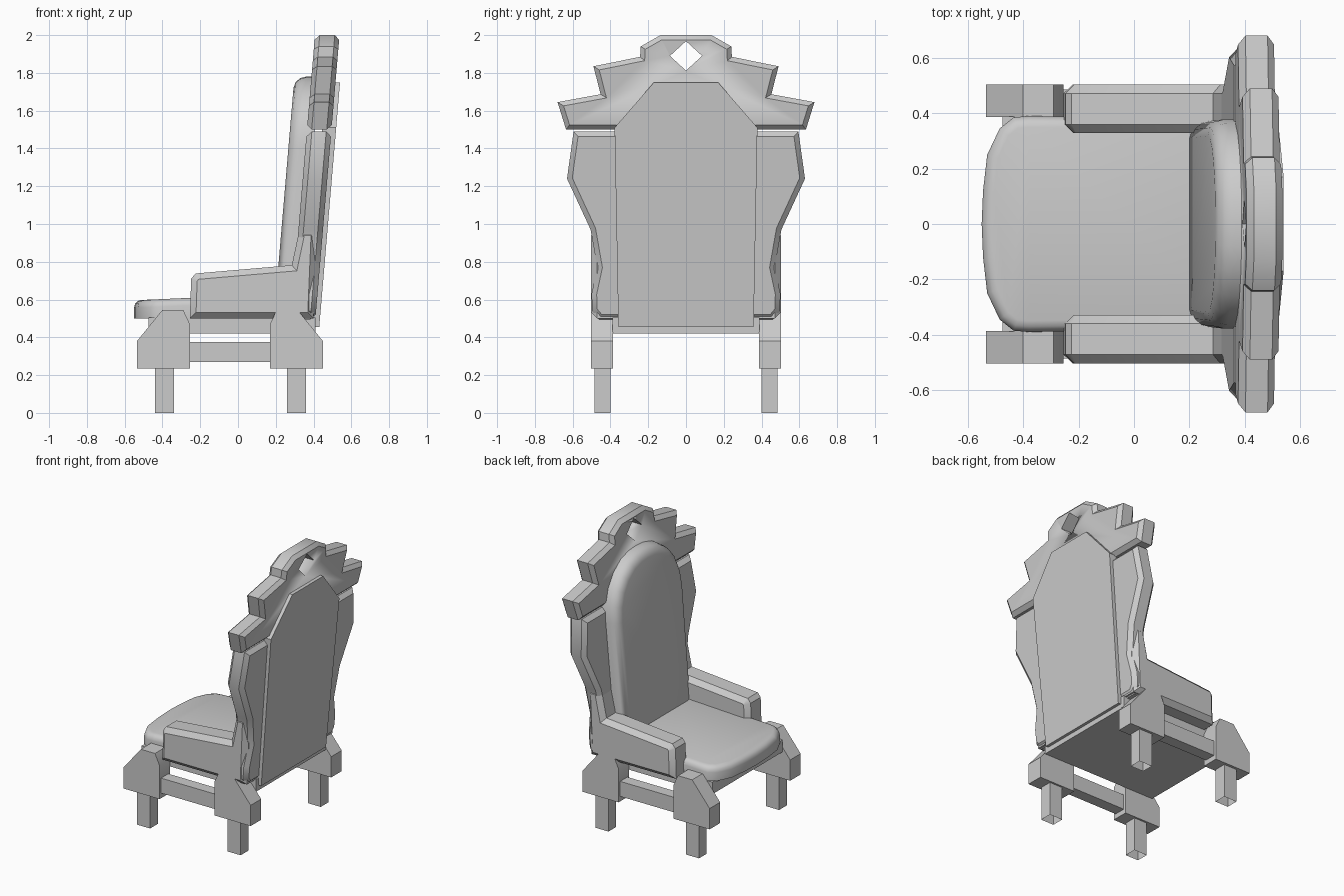
import bpy, bmesh, math

if "Cube" in bpy.data.objects:
    bpy.data.objects.remove(bpy.data.objects["Cube"])

LEAN = 0.085  # backward slope of the backrest


def prism(name, pts, axis, lo, hi, bevel=0.0, segs=1, bevel_lo=True, lean=0.0,
          mirror=False, open_lo=False, smooth=35):
    """Extrude a 2D profile along an axis, optionally rounding the rims of its caps."""
    def place(p, d):
        a, b = p
        return {'x': (d, a, b), 'y': (a, d, b), 'z': (a, b, d)}[axis]
    bm = bmesh.new()
    low = [bm.verts.new(place(p, lo)) for p in pts]
    high = [bm.verts.new(place(p, hi)) for p in pts]
    cap_lo, cap_hi = bm.faces.new(low), bm.faces.new(high)
    n = len(pts)
    for i in range(n):
        j = (i + 1) % n
        bm.faces.new((low[i], low[j], high[j], high[i]))
    bmesh.ops.recalc_face_normals(bm, faces=bm.faces[:])
    if bevel:
        rim = list(cap_hi.edges) + (list(cap_lo.edges) if bevel_lo else [])
        bmesh.ops.bevel(bm, geom=rim, offset=bevel, segments=segs, profile=0.5,
                        affect='EDGES', clamp_overlap=False)
    elif open_lo:
        bmesh.ops.delete(bm, geom=[cap_lo], context='FACES_ONLY')
    for v in bm.verts:
        v.co.x += lean * (v.co.z - 0.5) if lean else 0
    me = bpy.data.meshes.new(name)
    bm.to_mesh(me)
    bm.free()
    ob = bpy.data.objects.new(name, me)
    bpy.context.collection.objects.link(ob)
    activate(ob)
    bpy.ops.object.shade_smooth_by_angle(angle=math.radians(smooth))
    if mirror:
        m = ob.modifiers.new("Mirror", 'MIRROR')
        m.use_axis = (False, True, False)
        m.use_mirror_merge = False
    return ob


def activate(ob):
    bpy.ops.object.select_all(action='DESELECT')
    ob.select_set(True)
    bpy.context.view_layer.objects.active = ob


def rect(a0, a1, b0, b1):
    return [(a0, b0), (a1, b0), (a1, b1), (a0, b1)]


def both(half):
    """Complete a right-hand outline with its mirror image."""
    return half + [(-a, b) for a, b in reversed(half) if a > 0]


# legs and the shaped blocks above them
block = [(-0.535, 0.235), (-0.255, 0.235), (-0.255, 0.47), (-0.29, 0.545),
         (-0.40, 0.545), (-0.535, 0.38)]
for label, cx, prof in (("front", -0.39, block),
                        ("rear", 0.31, [(-0.085 - x, z) for x, z in block])):
    prism(label + "_leg", rect(cx - 0.05, cx + 0.05, 0.40, 0.485), 'z', 0, 0.236,
          mirror=True, open_lo=True)
    prism(label + "_leg_block", prof, 'y', 0.387, 0.503, mirror=True)

# side stretchers and seat frame
prism("side_stretcher", rect(-0.26, 0.175, 0.27, 0.375), 'y', 0.405, 0.485, mirror=True)
prism("seat_frame", rect(-0.475, 0.41, -0.388, 0.388), 'z', 0.42, 0.505)

# seat cushion with rounded front, rising slightly to the back
half = [(0.36, 0.375), (-0.38, 0.39), (-0.435, 0.385), (-0.485, 0.345),
        (-0.53, 0.25), (-0.545, 0.12), (-0.55, 0.0)]
seat = prism("seat_cushion", half + [(x, -y) for x, y in reversed(half[:-1])], 'z',
             0.50, 0.598, bevel=0.04, segs=3, bevel_lo=False, smooth=50)
for v in seat.data.vertices:
    if v.co.z > 0.52:
        v.co.z += 0.045 * max(0, v.co.x + 0.5)

# arms sweeping up into the backrest
arm = [(-0.255, 0.50), (0.40, 0.50), (0.42, 0.97), (0.325, 0.97), (0.285, 0.782),
       (-0.225, 0.738), (-0.248, 0.71)]
prism("arm", arm, 'y', 0.328, 0.503, bevel=0.032, mirror=True)

# backrest board with wavy sides
wing = [(0.46, 0.495), (0.497, 0.54), (0.50, 0.63), (0.47, 0.77), (0.505, 0.97),
        (0.63, 1.24), (0.595, 1.49)]
prism("backrest_board", both(wing), 'x', 0.28, 0.41, bevel=0.027, lean=LEAN)

# stepped crest with a diamond opening
steps = [(0.635, 1.50), (0.68, 1.645), (0.452, 1.687), (0.49, 1.835), (0.243, 1.885),
         (0.24, 1.94), (0.135, 2.0)]
crest = prism("crest", both(steps), 'x', 0.28, 0.41, bevel=0.025, lean=LEAN)
cutter = prism("diamond_cutter", [(0.085, 1.89), (0, 1.968), (-0.085, 1.89), (0, 1.812)],
               'x', 0.1, 0.9)
cut = crest.modifiers.new("Opening", 'BOOLEAN')
cut.operation, cut.object, cut.solver = 'DIFFERENCE', cutter, 'EXACT'
activate(crest)
bpy.ops.object.modifier_apply(modifier=cut.name)
bpy.data.objects.remove(cutter)

# flat rear panel
prism("rear_panel", both([(0.358, 0.455), (0.378, 1.51), (0.17, 1.75)]), 'x',
      0.36, 0.434, lean=LEAN)

# backrest cushion with arched top
arch = [(0.37, 0.56), (0.378, 1.40), (0.365, 1.51), (0.325, 1.61), (0.26, 1.69),
        (0.17, 1.75), (0.08, 1.775), (0.0, 1.78)]
cushion = both(arch)
pad = prism("backrest_cushion", cushion, 'x', 0.32, 0.19, bevel=0.06, segs=3,
            bevel_lo=False, lean=LEAN, smooth=50)
